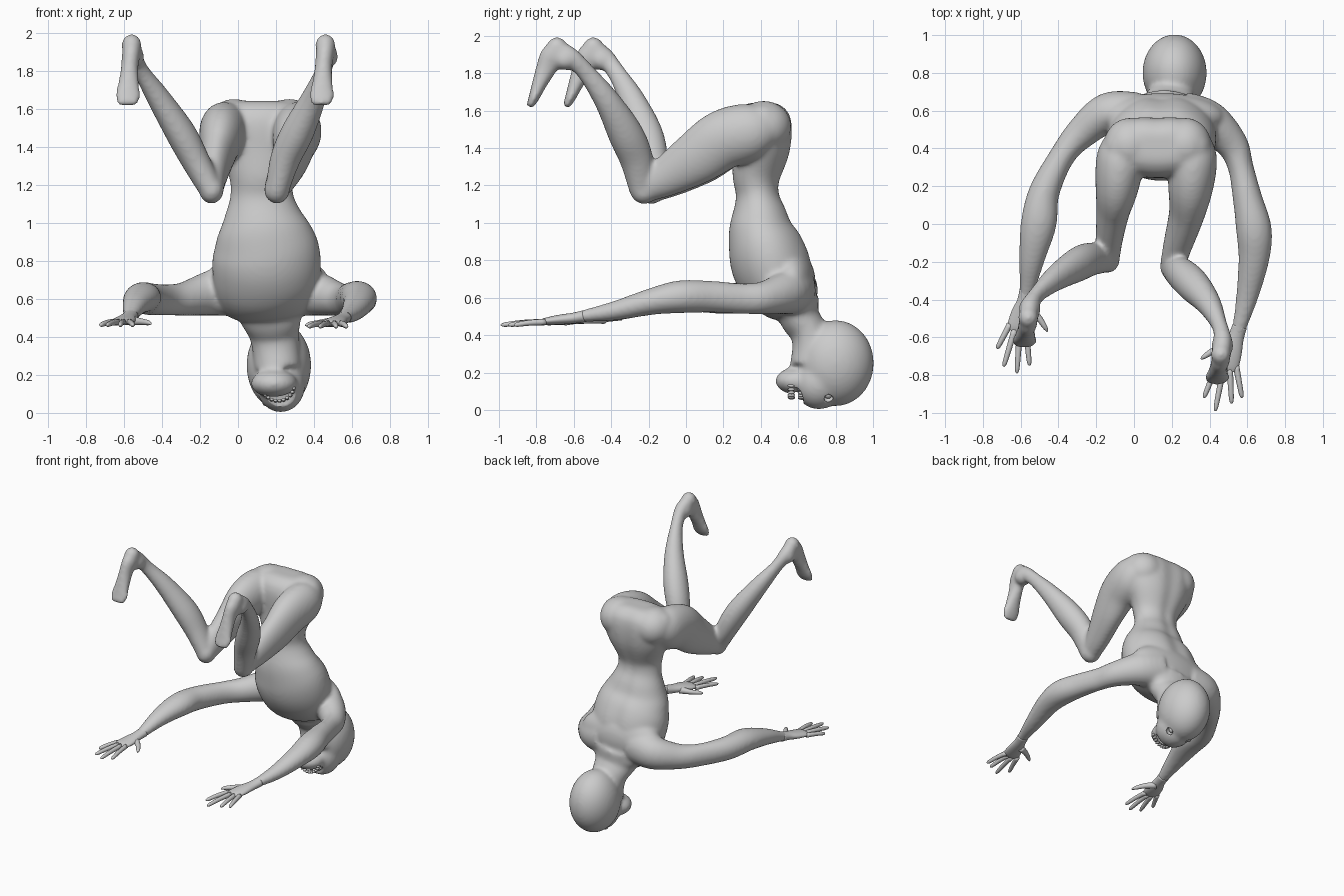
import bpy, bmesh, math
from mathutils import Vector, Matrix

X, Z = Vector((1, 0, 0)), Vector((0, 0, 1))


def spline(rows, steps):
    """Catmull-Rom interpolation of rows (x, y, z, r1, r2)."""
    out, n = [], len(rows)
    for i in range(n - 1):
        p0, p1, p2, p3 = rows[max(i - 1, 0)], rows[i], rows[i + 1], rows[min(i + 2, n - 1)]
        for s in range(steps):
            t = s / steps
            out.append([0.5 * (2 * b + (c - a) * t + (2 * a - 5 * b + 4 * c - d) * t * t
                               + (3 * b - a - 3 * c + d) * t ** 3)
                        for a, b, c, d in zip(p0, p1, p2, p3)])
    return out + [list(rows[-1])]


def loft(bm, rows, ref=X, sides=28, steps=5, groove=0.0):
    """Closed tube of elliptical rings; r1 lies along ref, r2 across it."""
    pts = spline(rows, steps)
    rings = []
    for i, p in enumerate(pts):
        c = Vector(p[:3])
        t = (Vector(pts[min(i + 1, len(pts) - 1)][:3]) - Vector(pts[max(i - 1, 0)][:3])).normalized()
        side = (ref - t * ref.dot(t)).normalized()
        nor = t.cross(side)
        ring = []
        for k in range(sides):
            a = 2 * math.pi * k / sides
            g = 1 - groove * math.exp(-(a - math.pi / 2) ** 2 / 0.05)
            ring.append(bm.verts.new(c + side * p[3] * math.cos(a) + nor * p[4] * g * math.sin(a)))
        rings.append(ring)
    for r, q in zip(rings, rings[1:]):
        for k in range(sides):
            m = (k + 1) % sides
            bm.faces.new((r[k], r[m], q[m], q[k]))
    bm.faces.new(rings[0][::-1])
    bm.faces.new(rings[-1])


def ball(bm, c, r, sub=4):
    m = Matrix.Translation(c) @ Matrix.Diagonal((r[0], r[1], r[2], 1))
    bmesh.ops.create_icosphere(bm, subdivisions=sub, radius=1, matrix=m)


def finish(bm, name):
    bmesh.ops.recalc_face_normals(bm, faces=bm.faces)
    for f in bm.faces:
        f.smooth = True
    me = bpy.data.meshes.new(name)
    bm.to_mesh(me)
    bm.free()
    ob = bpy.data.objects.new(name, me)
    bpy.context.collection.objects.link(ob)
    return ob


body = bmesh.new()

# torso, hips at the top and chest at the bottom
loft(body, [(.17, .60, .48, .14, .10), (.165, .585, .54, .22, .125), (.15, .515, .65, .27, .19),
            (.15, .47, .75, .285, .215), (.15, .435, .85, .28, .21), (.14, .405, .95, .25, .18),
            (.13, .395, 1.05, .20, .15), (.125, .385, 1.15, .165, .118), (.125, .38, 1.25, .175, .132),
            (.125, .405, 1.40, .245, .16), (.125, .41, 1.52, .285, .165), (.125, .41, 1.59, .27, .145),
            (.125, .41, 1.63, .225, .10), (.125, .41, 1.642, .14, .06)], sides=48, groove=.09)

# hips and upper back
for x in (-.02, .27):
    ball(body, (x, .415, 1.515), (.14, .148, .138))
ball(body, (.15, .565, .68), (.33, .128, .18))

# neck
loft(body, [(.16, .59, .60, .20, .12), (.175, .605, .50, .165, .108), (.19, .655, .42, .135, .10),
            (.20, .675, .34, .125, .108), (.21, .68, .24, .125, .125)])

# head: skull, face and jaw
ball(body, (.215, .80, .25), (.17, .204, .23))
ball(body, (.225, .71, .145), (.128, .135, .142))
ball(body, (.19, .60, .155), (.122, .122, .075))

# arms
loft(body, [(.0, .57, .65, .14, .13), (-.14, .585, .63, .12, .11), (-.28, .48, .60, .09, .085),
            (-.38, .36, .595, .082, .068), (-.475, .17, .60, .085, .082), (-.505, .0, .605, .08, .095),
            (-.54, -.18, .57, .06, .07), (-.565, -.35, .515, .036, .042),
            (-.575, -.40, .503, .03, .04)], ref=Z)
loft(body, [(.27, .57, .65, .14, .13), (.40, .54, .63, .12, .11), (.52, .42, .60, .09, .085),
            (.565, .30, .595, .082, .068), (.60, .14, .605, .085, .078), (.635, -.03, .605, .088, .095),
            (.635, -.18, .58, .072, .083), (.60, -.38, .53, .052, .06), (.56, -.54, .503, .034, .04),
            (.545, -.59, .495, .03, .04)], ref=Z)

# thighs
loft(body, [(.29, .42, 1.50, .12, .12), (.31, .34, 1.485, .13, .155), (.30, .20, 1.445, .12, .16),
            (.28, .06, 1.35, .095, .145), (.235, -.10, 1.25, .078, .11), (.205, -.21, 1.19, .066, .08)])
loft(body, [(-.04, .42, 1.50, .12, .12), (-.07, .34, 1.485, .13, .155), (-.09, .20, 1.445, .115, .16),
            (-.11, .08, 1.35, .09, .145), (-.13, -.07, 1.25, .073, .11), (-.14, -.17, 1.19, .066, .08)])
ball(body, (.205, -.225, 1.175), (.068, .075, .075))
ball(body, (-.14, -.185, 1.175), (.066, .075, .075))

# shins
loft(body, [(.205, -.235, 1.17, .062, .068), (.25, -.265, 1.34, .08, .09), (.315, -.325, 1.48, .086, .094),
            (.395, -.42, 1.65, .066, .07), (.45, -.53, 1.80, .043, .05), (.47, -.61, 1.88, .048, .052),
            (.465, -.66, 1.91, .05, .055)])
loft(body, [(-.14, -.19, 1.17, .062, .068), (-.22, -.185, 1.32, .075, .088), (-.30, -.215, 1.47, .08, .094),
            (-.42, -.29, 1.66, .062, .07), (-.51, -.37, 1.80, .042, .05), (-.55, -.43, 1.88, .048, .052),
            (-.557, -.47, 1.91, .05, .055)])

# feet, same shape shifted
for dx, dy in ((0, 0), (-1.02, .195)):
    foot = [(.465, -.65, 1.905, .05, .055), (.46, -.71, 1.90, .05, .065), (.45, -.75, 1.82, .046, .055),
            (.445, -.785, 1.74, .055, .04), (.44, -.815, 1.665, .068, .028), (.44, -.838, 1.62, .052, .018)]
    loft(body, [(a + dx, b + dy, c, r, s) for a, b, c, r, s in foot])
    ball(body, (.46 + dx, -.69 + dy, 1.936), (.053, .056, .058))
    ball(body, (.468 + dx, -.645 + dy, 1.873), (.06, .065, .058))

body_ob = finish(body, "body")

# mouth and eye socket cutters
EYES = ((.305, .76, .07), (.145, .77, .045))
cut = bmesh.new()
ball(cut, (.24, .59, .035), (.16, .04, .09))
for e in EYES:
    ball(cut, e, (.028, .028, .028), 3)
cutter = finish(cut, "face_cutter")
cutter.hide_render = True

# fuse the body into one skin, then carve the face
m = body_ob.modifiers.new("fuse", "REMESH")
m.mode, m.voxel_size, m.use_smooth_shade = "VOXEL", .012, True
m = body_ob.modifiers.new("soften", "SMOOTH")
m.factor, m.iterations = .5, 14
m = body_ob.modifiers.new("carve", "BOOLEAN")
m.operation, m.object, m.solver = "DIFFERENCE", cutter, "EXACT"

# eyes
eyes = bmesh.new()
for x, y, z in EYES:
    ball(eyes, (x - (.014 if x > .2 else -.004), y, z + .012), (.022, .022, .022), 3)
finish(eyes, "eyes")

# teeth: two arcs facing each other across the mouth
teeth = bmesh.new()
for y, rad in ((.618, .088), (.563, .086)):
    for i in range(10):
        a = math.radians(-140 + 14 * i)
        ball(teeth, (.21 + rad * math.cos(a), y, .15 + rad * math.sin(a)), (.011, .02, .009), 2)
finish(teeth, "teeth")


def hand(name, palm, roots, tips, thumb, z):
    bm = bmesh.new()
    loft(bm, palm, ref=Z, sides=20, steps=4)
    for (a, b), (c, d) in zip(roots, tips):
        loft(bm, [(a, b, z, .017, .017), ((a + c) / 2, (b + d) / 2, z - .004, .015, .015),
                  (c + (a - c) * .1, d + (b - d) * .1, z - .014, .012, .012),
                  (c, d, z - .016, .004, .004)], ref=Z, sides=12, steps=3)
    loft(bm, [(a, b, z + .008 - .006 * i, r, r) for i, ((a, b), r) in
              enumerate(zip(thumb, (.026, .018, .013, .004)))], ref=Z, sides=12, steps=3)
    return finish(bm, name)


# hands
hand("left_hand",
     [(.56, -.54, .502, .032, .039), (.54, -.60, .491, .029, .042), (.515, -.68, .482, .026, .056),
      (.495, -.745, .474, .02, .06), (.488, -.775, .472, .012, .05)],
     ((.44, -.745), (.473, -.765), (.507, -.765), (.54, -.75)),
     ((.37, -.92), (.43, -.99), (.517, -.95), (.572, -.92)),
     ((.50, -.64), (.43, -.665), (.375, -.70), (.355, -.715)), .47)
hand("right_hand",
     [(-.565, -.35, .512, .034, .041), (-.577, -.41, .501, .029, .042), (-.592, -.47, .490, .026, .056),
      (-.61, -.54, .481, .02, .06), (-.617, -.57, .478, .012, .05)],
     ((-.657, -.53), (-.632, -.56), (-.605, -.565), (-.572, -.55)),
     ((-.725, -.66), (-.69, -.755), (-.62, -.79), (-.553, -.75)),
     ((-.57, -.44), (-.51, -.49), (-.472, -.545), (-.458, -.57)), .478)
